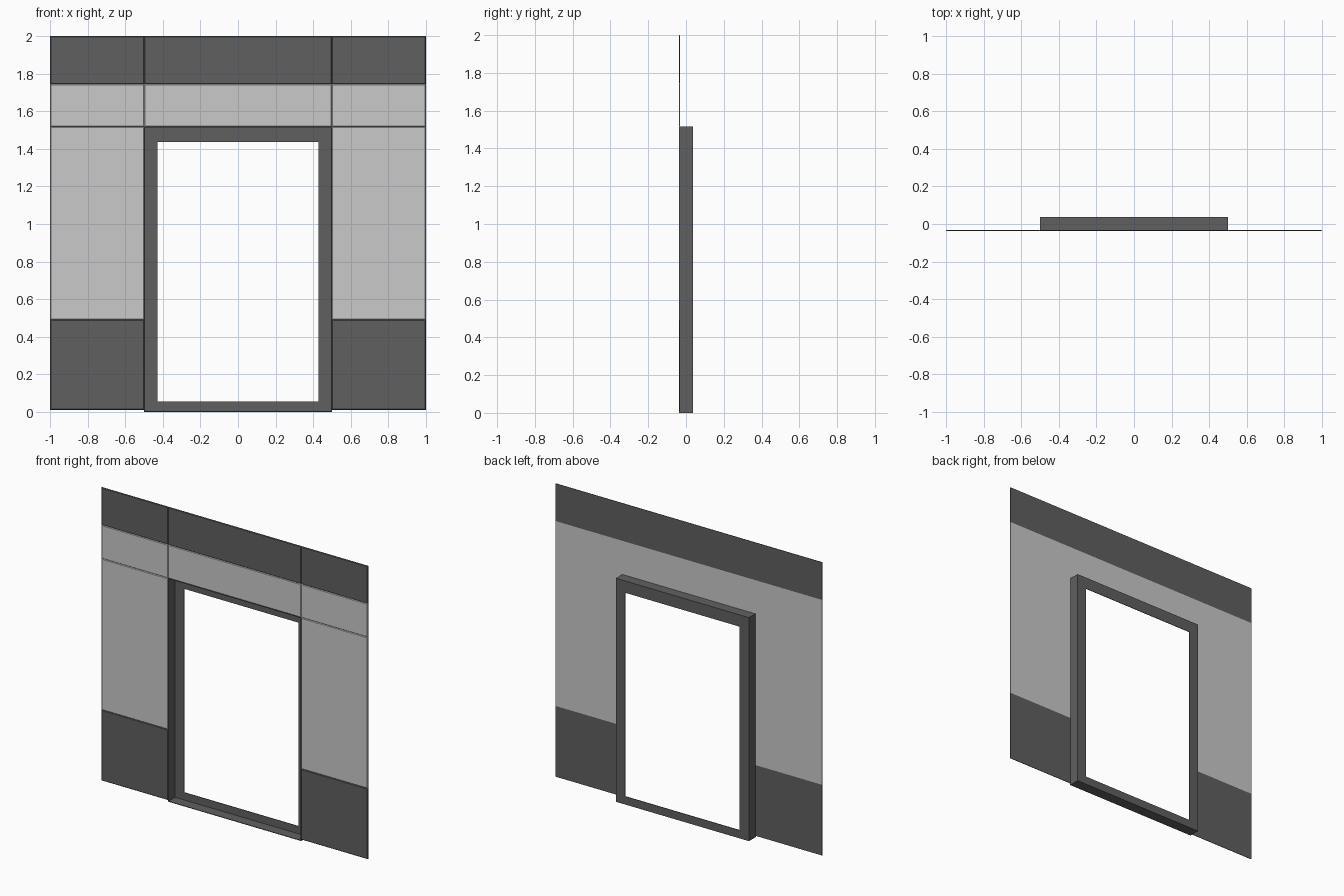
import bpy, bmesh

if "Cube" in bpy.data.objects:
    bpy.data.objects.remove(bpy.data.objects["Cube"])


def material(name, v):
    m = bpy.data.materials.new(name)
    m.diffuse_color = (v, v, v, 1)
    m.use_nodes = True
    m.node_tree.nodes["Principled BSDF"].inputs["Base Color"].default_value = m.diffuse_color
    return m


DARK = material("dark grey", 0.117)
LIGHT = material("light grey", 0.59)


def box(name, x0, x1, y0, y1, z0, z1, mat, chamfer=0):
    bm = bmesh.new()
    bmesh.ops.create_cube(bm, size=1)
    for v in bm.verts:
        v.co.x = x0 if v.co.x < 0 else x1
        v.co.y = y0 if v.co.y < 0 else y1
        v.co.z = z0 if v.co.z < 0 else z1
    if chamfer:
        # chamfer only the rim of the front face, leaving fine joint grooves
        rim = [e for e in bm.edges if all(v.co.y < y0 + 1e-5 for v in e.verts)]
        bmesh.ops.bevel(bm, geom=rim, offset=chamfer, segments=1,
                        affect='EDGES', profile=0.5)
    me = bpy.data.meshes.new(name)
    bm.to_mesh(me)
    bm.free()
    me.materials.append(mat)
    ob = bpy.data.objects.new(name, me)
    bpy.context.collection.objects.link(ob)
    return ob


# Thin wall panels, in rows of alternating tone around the doorway
FRONT, BACK = -0.038, -0.031
rows = [("base_panel", 0.01, 0.49, DARK),
        ("wall_panel", 0.49, 1.517, LIGHT),
        ("upper_panel", 1.517, 1.745, LIGHT),
        ("top_panel", 1.745, 2.0, DARK)]
columns = [("left", -1.0, -0.5), ("middle", -0.5, 0.5), ("right", 0.5, 1.0)]
for row, z0, z1, mat in rows:
    for col, x0, x1 in columns:
        if col == "middle" and z0 < 1.5:
            continue  # doorway
        box(f"{col}_{row}", x0, x1, FRONT, BACK, z0, z1, mat, 0.004)


# Rectangular ring lying between two outlines (x half width, z low, z high)
def ring(name, outer, inner, y0, y1, mat):
    def loop(bm, o, y):
        w, lo, hi = o
        return [bm.verts.new(p) for p in
                ((-w, y, lo), (w, y, lo), (w, y, hi), (-w, y, hi))]
    bm = bmesh.new()
    loops = [loop(bm, outer, y0), loop(bm, outer, y1),
             loop(bm, inner, y1), loop(bm, inner, y0)]
    for i in range(4):
        a, b = loops[i], loops[(i + 1) % 4]
        for k in range(4):
            n = (k + 1) % 4
            bm.faces.new((a[k], a[n], b[n], b[k]))
    bmesh.ops.recalc_face_normals(bm, faces=bm.faces)
    me = bpy.data.meshes.new(name)
    bm.to_mesh(me)
    bm.free()
    me.materials.append(mat)
    ob = bpy.data.objects.new(name, me)
    bpy.context.collection.objects.link(ob)
    return ob


# Recessed door frame: deep thin reveal with a flat flange at the back
ring("door_reveal", (0.5, 0.0, 1.517), (0.496, 0.004, 1.513), -0.036, 0.034, DARK)
ring("door_flange", (0.5, 0.0, 1.517), (0.43, 0.055, 1.437), 0.034, 0.038, DARK)
